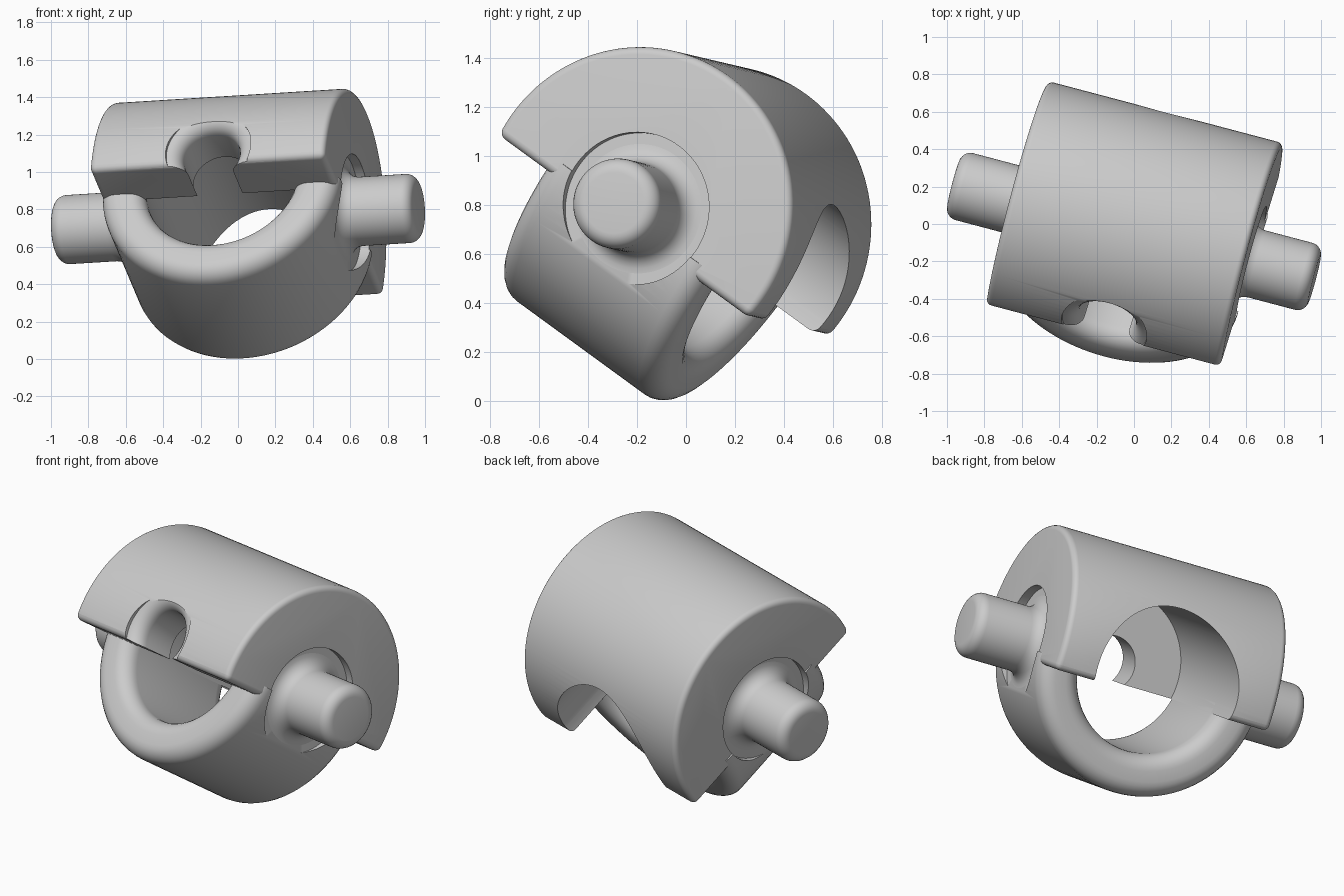
import bpy, bmesh, math
from mathutils import Matrix, Vector

if "Cube" in bpy.data.objects:
    bpy.data.objects.remove(bpy.data.objects["Cube"])

grey = bpy.data.materials.new("plain grey")
grey.use_nodes = True
colour = (0.6, 0.6, 0.6, 1)
grey.diffuse_color = colour
grey.node_tree.nodes["Principled BSDF"].inputs["Base Color"].default_value = colour

# Tilted frame: x along the pins, y along the bore, z up through the saddle
pin_dir = Vector((0.965, -0.255, 0.06)).normalized()
bore_dir = Vector((0.242, 0.786, -0.573))
bore_dir = (bore_dir - pin_dir * bore_dir.dot(pin_dir)).normalized()
up_dir = pin_dir.cross(bore_dir)
FRAME = Matrix((pin_dir, bore_dir, up_dir)).transposed().to_4x4()
FRAME.translation = (0, -0.04, 0.748)

TO_X = Matrix.Rotation(math.pi / 2, 4, "Y")
TO_Y = Matrix.Rotation(-math.pi / 2, 4, "X")

R = 0.66            # outer radius of saddle and ring
BORE = 0.42
FACE = 0.65         # half length of the saddle
SEAT = 0.60         # depth at which the pins are seated


def make(name, bm):
    bmesh.ops.recalc_face_normals(bm, faces=bm.faces)
    mesh = bpy.data.meshes.new(name)
    bm.to_mesh(mesh)
    bm.free()
    mesh.materials.append(grey)
    obj = bpy.data.objects.new(name, mesh)
    bpy.context.collection.objects.link(obj)
    return obj


def arc(cx, cy, rad, a0, a1, n=6):
    angles = [math.radians(a0 + (a1 - a0) * i / n) for i in range(n + 1)]
    return [(cx + rad * math.cos(a), cy + rad * math.sin(a)) for a in angles]


def lathe(name, profile, turn, steps=96):
    """Spin a closed (radius, height) profile, then turn it onto its axis."""
    bm = bmesh.new()
    verts = [bm.verts.new((r, 0, h)) for r, h in profile]
    edges = [bm.edges.new((v, verts[i - 1])) for i, v in enumerate(verts)
             if v.co.x > 1e-6 or verts[i - 1].co.x > 1e-6]
    bmesh.ops.spin(bm, geom=verts + edges, cent=(0, 0, 0), axis=(0, 0, 1),
                   angle=2 * math.pi, steps=steps, use_duplicate=False)
    bmesh.ops.remove_doubles(bm, verts=bm.verts, dist=1e-5)
    bm.transform(turn)
    return make(name, bm)


def rod(name, radius, start, end, turn):
    return lathe(name, [(0, start), (radius, start), (radius, end), (0, end)], turn)


def box(name, low, high):
    bm = bmesh.new()
    bmesh.ops.create_cube(bm, size=1)
    for v in bm.verts:
        v.co = [high[i] if v.co[i] > 0 else low[i] for i in range(3)]
    return make(name, bm)


def finish(obj, cutters=()):
    """Cut, bake the modifiers, shade and set into the tilted frame."""
    for cutter in cutters:
        cutter.hide_render = True
        mod = obj.modifiers.new("cut", "BOOLEAN")
        mod.operation, mod.solver, mod.object = "DIFFERENCE", "EXACT", cutter
    bpy.context.view_layer.update()
    graph = bpy.context.evaluated_depsgraph_get()
    mesh = bpy.data.meshes.new_from_object(obj.evaluated_get(graph))
    obj.modifiers.clear()
    obj.data = mesh
    mesh.transform(FRAME)
    bpy.ops.object.select_all(action="DESELECT")
    obj.select_set(True)
    bpy.context.view_layer.objects.active = obj
    bpy.ops.object.shade_smooth_by_angle(angle=math.radians(30))


# Round spot faces around both pins
seats = [rod("seat_cutter", 0.31, side * SEAT, side * 1.2, TO_X) for side in (-1, 1)]

# Upper saddle: a little over half a cylinder, with all edges rounded
bm = bmesh.new()
outline = [bm.verts.new((-FACE, y, z)) for y, z in arc(0, 0, R, -8, 188, 72)]
face = bm.faces.new(outline)
pushed = bmesh.ops.extrude_face_region(bm, geom=[face])["geom"]
bmesh.ops.translate(bm, vec=(2 * FACE, 0, 0),
                    verts=[v for v in pushed if isinstance(v, bmesh.types.BMVert)])
saddle = make("saddle", bm)
bevel = saddle.modifiers.new("round", "BEVEL")
bevel.width, bevel.segments, bevel.limit_method = 0.06, 5, "ANGLE"
bevel.angle_limit = math.radians(40)

# Blind bore from the back, and a flared notch through the front wall
bore = rod("bore_cutter", BORE, -0.36, 1, TO_Y)
flare = [(0, -0.8), (0.235, -0.8)] + arc(0.235, -0.56, 0.08, 270, 180)
notch = lathe("notch_cutter", flare + [(0.155, 0), (0, 0)], TO_Y)
finish(saddle, [bore, notch] + seats)

# Lower ring: rounded tube, kept only below the saddle
half, b = 0.42, 0.09
section = (arc(R - b, half - b, b, 0, 90) + arc(BORE + b, half - b, b, 90, 180)
           + arc(BORE + b, b - half, b, 180, 270) + arc(R - b, b - half, b, 270, 360))
ring = lathe("ring", section, TO_Y)
top_cut = box("top_cutter", (-1, -1, -0.03), (1, 1, 1))
finish(ring, [top_cut] + seats)

# Pins with a filleted root and rounded tip
for name, side in (("left_pin", 1), ("right_pin", -1)):
    shape = ([(0, 0.5), (0.265, 0.5)] + arc(0.265, SEAT + 0.08, 0.08, 270, 180)
             + arc(0.125, 0.94, 0.06, 0, 90) + [(0, 1)])
    pin = lathe(name, [(r, side * h) for r, h in shape], TO_X, 64)
    finish(pin)

for cutter in seats + [bore, notch, top_cut]:
    bpy.data.objects.remove(cutter)
